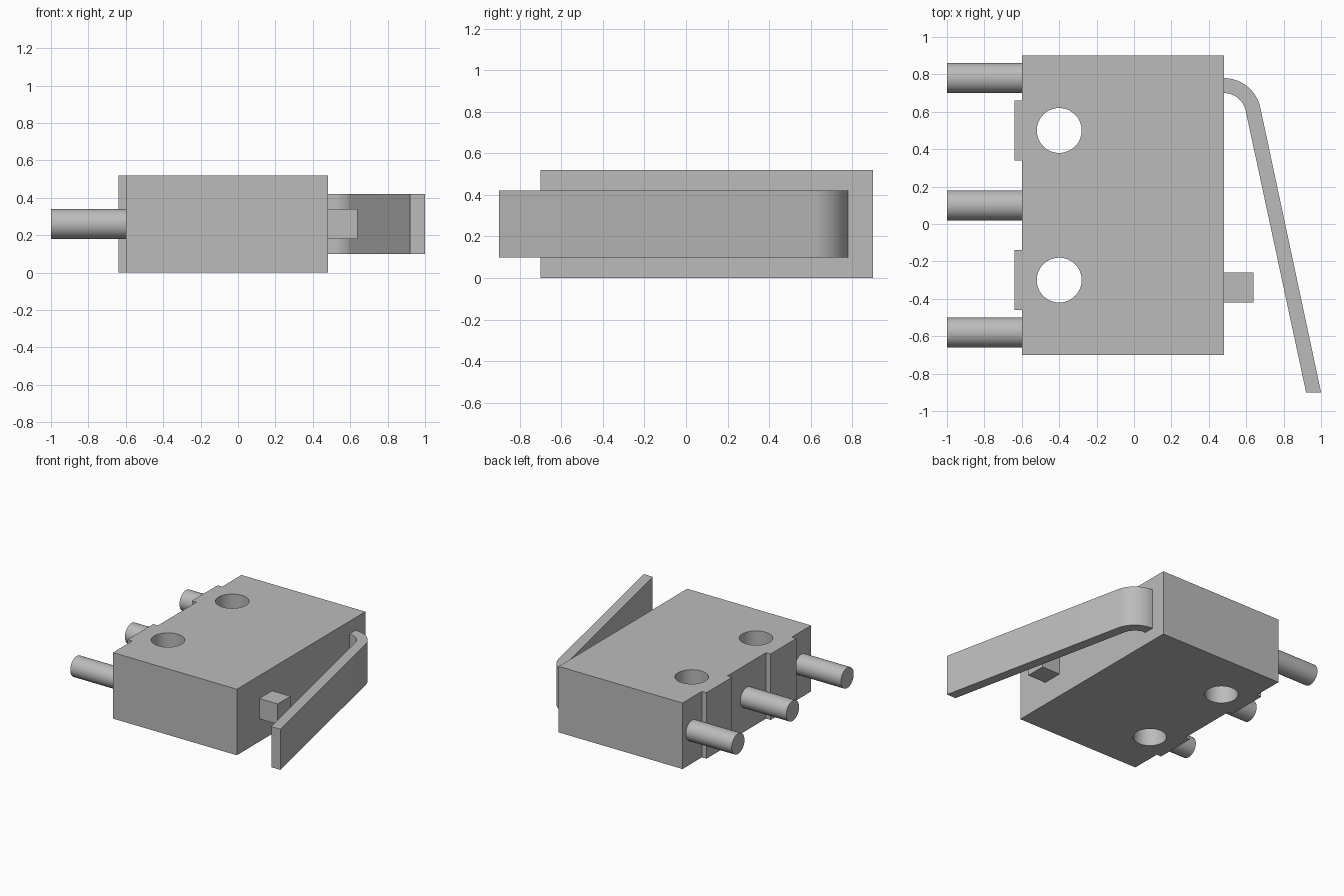
import bpy, bmesh, math
from mathutils import Matrix, Vector

cube = bpy.data.objects.get("Cube")
if cube:
    bpy.data.objects.remove(cube, do_unlink=True)

grey = bpy.data.materials.new("plain grey")
grey.use_nodes = True
colour = (0.5, 0.5, 0.5, 1)
grey.diffuse_color = colour
grey.node_tree.nodes["Principled BSDF"].inputs["Base Color"].default_value = colour

MID = 0.26  # half the housing height


def finish(name, bm, smooth=False):
    bmesh.ops.recalc_face_normals(bm, faces=bm.faces)
    mesh = bpy.data.meshes.new(name)
    bm.to_mesh(mesh)
    bm.free()
    mesh.materials.append(grey)
    obj = bpy.data.objects.new(name, mesh)
    bpy.context.collection.objects.link(obj)
    if smooth:
        smooth_sides(obj)
    return obj


def smooth_sides(obj):
    bpy.ops.object.select_all(action='DESELECT')
    obj.select_set(True)
    bpy.context.view_layer.objects.active = obj
    bpy.ops.object.shade_smooth_by_angle(angle=math.radians(30))


def slab(name, outline, z0, z1, smooth=False):
    """Extrude a top-view outline between two heights."""
    bm = bmesh.new()
    face = bm.faces.new([bm.verts.new((x, y, z0)) for x, y in outline])
    top = bmesh.ops.extrude_face_region(bm, geom=[face])["geom"]
    verts = [v for v in top if isinstance(v, bmesh.types.BMVert)]
    bmesh.ops.translate(bm, verts=verts, vec=(0, 0, z1 - z0))
    return finish(name, bm, smooth)


def cylinder(name, radius, length, centre, axis='Z', smooth=True):
    bm = bmesh.new()
    turn = Matrix.Rotation(math.pi / 2, 4, 'Y') if axis == 'X' else Matrix()
    bmesh.ops.create_cone(bm, cap_ends=True, segments=48, radius1=radius, radius2=radius,
                          depth=length, matrix=Matrix.Translation(centre) @ turn)
    return finish(name, bm, smooth)


# Housing outline with two raised ribs on the terminal side
outline = [(0.48, -0.7), (0.48, 0.9), (-0.6, 0.9)]
for y in (0.5, -0.3):
    outline += [(-0.6, y + 0.16), (-0.64, y + 0.16), (-0.64, y - 0.16), (-0.6, y - 0.16)]
outline.append((-0.6, -0.7))
housing = slab("housing", outline, 0, 2 * MID)

# Mounting holes through the housing
for y in (0.5, -0.3):
    cutter = cylinder("hole_cutter", 0.12, 1, (-0.4, y, MID), smooth=False)
    cutter.hide_render = True
    cut = housing.modifiers.new("mounting hole", 'BOOLEAN')
    cut.operation = 'DIFFERENCE'
    cut.solver = 'EXACT'
    cut.object = cutter
    bpy.context.view_layer.objects.active = housing
    bpy.ops.object.modifier_apply(modifier=cut.name)
    bpy.data.objects.remove(cutter, do_unlink=True)
smooth_sides(housing)

# Terminal pins
for label, y in (("back", 0.78), ("middle", 0.1), ("front", -0.58)):
    cylinder(label + "_terminal_pin", 0.08, 0.4, (-0.8, y, MID), 'X')

# Plunger button
slab("plunger", [(0.48, -0.42), (0.64, -0.42), (0.64, -0.26), (0.48, -0.26)], 0.18, 0.34)

# Bent lever: a quarter bend running into a straight sloping arm
bend = Vector((0.48, 0.58))
angles = [math.radians(90 - 78 * i / 16) for i in range(17)]
outer = [bend + 0.2 * Vector((math.cos(a), math.sin(a))) for a in angles]
inner = [bend + 0.12 * Vector((math.cos(a), math.sin(a))) for a in angles]
slab("lever", outer + [(1.0, -0.9), (0.92, -0.9)] + inner[::-1], 0.1, 0.42, True)
